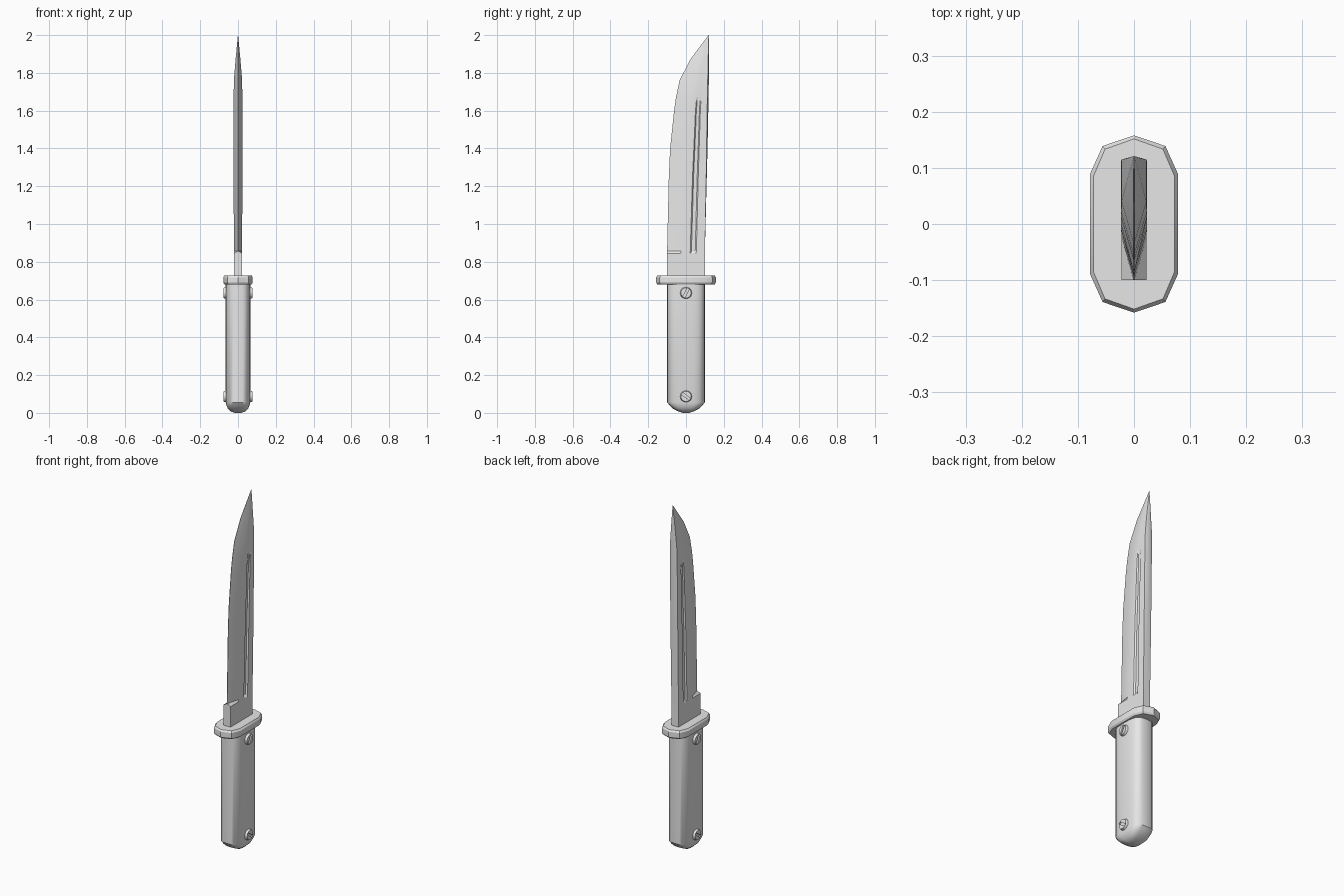
import bpy, bmesh
from math import pi, sin, cos, radians, copysign
from mathutils import Matrix, Vector

cube = bpy.data.objects.get("Cube")
if cube:
    bpy.data.objects.remove(cube, do_unlink=True)

GREY = (0.8, 0.8, 0.8, 1)
steel = bpy.data.materials.new("light_grey")
steel.use_nodes = True
steel.diffuse_color = GREY
steel.node_tree.nodes["Principled BSDF"].inputs["Base Color"].default_value = GREY


def finish(name, bm, angle=32):
    """Turn a bmesh into a shaded, coloured object."""
    bmesh.ops.recalc_face_normals(bm, faces=bm.faces)
    mesh = bpy.data.meshes.new(name)
    bm.to_mesh(mesh)
    bm.free()
    mesh.materials.append(steel)
    obj = bpy.data.objects.new(name, mesh)
    bpy.context.collection.objects.link(obj)
    bpy.ops.object.select_all(action="DESELECT")
    obj.select_set(True)
    bpy.context.view_layer.objects.active = obj
    bpy.ops.object.shade_smooth_by_angle(angle=radians(angle))
    return obj


def loft(name, rings, angle=32):
    """Skin a stack of equal-length point rings and cap both ends."""
    bm = bmesh.new()
    loops = [[bm.verts.new(p) for p in ring] for ring in rings]
    for low, high in zip(loops, loops[1:]):
        for i in range(len(low)):
            j = (i + 1) % len(low)
            bm.faces.new((low[i], low[j], high[j], high[i]))
    bm.faces.new(loops[0][::-1])
    bm.faces.new(loops[-1])
    return finish(name, bm, angle)


def scaled(outline, z, sx, sy):
    return [(x * sx, y * sy, z) for x, y in outline]


# Blade: thick base block, ground bevel, long groove on each side, clipped tip
def blade_ring(z, edge, bevel, spine, half, edge_half, groove, ridge):
    def at(f):
        return bevel + f * (spine - bevel)
    side = [(edge_half, edge), (half, bevel), (half, at(.38)),
            (half - groove, at(.43)), (half - groove, at(.59)),
            (half, at(.64)), (half, spine)]
    ring = side + [(0, spine + ridge)] + [(-x, y) for x, y in reversed(side)]
    return [(x, y, z) for x, y in ring]


# height, edge, bevel, spine, half thickness, edge half, groove depth, ridge
blade_rows = [
    (.70, -.1, -.03, .1, .022, .022, 0, 0),
    (.845, -.1, -.03, .1, .022, .022, 0, 0),
    (.857, -.1, -.025, .1, .022, .001, .008, 0),
    (1.25, -.091, -.01, .107, .023, .001, .008, .003),
    (1.4, -.084, 0, .109, .023, .001, .008, .005),
    (1.6, -.063, .012, .112, .023, .001, .006, .006),
    (1.67, -.053, .022, .113, .023, .001, 0, .006),
    (1.76, -.034, .04, .115, .022, .001, 0, .006),
    (1.87, .022, .075, .117, .013, .001, 0, .004),
    (2.0, .119, .12, .121, .0005, .0003, 0, 0),
]
loft("blade", [blade_ring(*row) for row in blade_rows])

# Guard: faceted oval plate with chamfered rims
quarter = [(.056, .139), (.078, .09)]
right = [(0, .158)] + quarter + [(x, -y) for x, y in reversed(quarter)]
oval = right + [(-x, -y) for x, y in right]
loft("guard", [scaled(oval, z, sx, sy) for z, sx, sy in
               [(.68, .92, .96), (.69, 1, 1), (.718, 1, 1), (.728, .92, .96)]], 25)

# Handle: rounded rectangular grip with a domed butt
def rounded(t, size, power=.62):
    return copysign(abs(t) ** power, t) * size


COUNT = 28
grip = [(rounded(cos(2 * pi * i / COUNT), .065), rounded(sin(2 * pi * i / COUNT), .1))
        for i in range(COUNT)]
loft("handle", [scaled(grip, z, sx, sy) for z, sx, sy in
                [(0, .25, .15), (.008, .6, .4), (.022, .82, .68), (.038, .93, .85),
                 (.056, 1, 1), (.69, 1, 1)]], 38)


# Screws: low slotted heads on both sides of the handle
def screw(name, z, slot_angle, turn):
    bm = bmesh.new()
    place = Matrix.Translation((.067, 0, 0)) @ Matrix.Rotation(pi / 2, 4, "Y")
    bmesh.ops.create_cone(bm, cap_ends=True, segments=20, radius1=.033,
                          radius2=.027, depth=.02, matrix=place)
    across = Vector((0, -sin(slot_angle), cos(slot_angle)))
    width = .006
    for s in (-width, width):
        bmesh.ops.bisect_plane(bm, geom=bm.verts[:] + bm.edges[:] + bm.faces[:],
                               plane_co=across * s, plane_no=across)
    bm.normal_update()
    slot = [f for f in bm.faces if f.normal.x > .9
            and abs(f.calc_center_median().dot(across)) < width / 2]
    sunk = bmesh.ops.extrude_face_region(bm, geom=slot)["geom"]
    bmesh.ops.translate(bm, vec=(-.008, 0, 0),
                        verts=[v for v in sunk if isinstance(v, bmesh.types.BMVert)])
    bmesh.ops.delete(bm, geom=[f for f in slot if f.is_valid], context="FACES_ONLY")
    bm.transform(Matrix.Translation((0, 0, z)) @ Matrix.Rotation(turn, 4, "Z"))
    finish(name, bm)


for side, turn in (("left", 0), ("right", pi)):
    screw("upper_screw_" + side, .635, radians(62), turn)
    screw("lower_screw_" + side, .087, radians(-35), turn)
